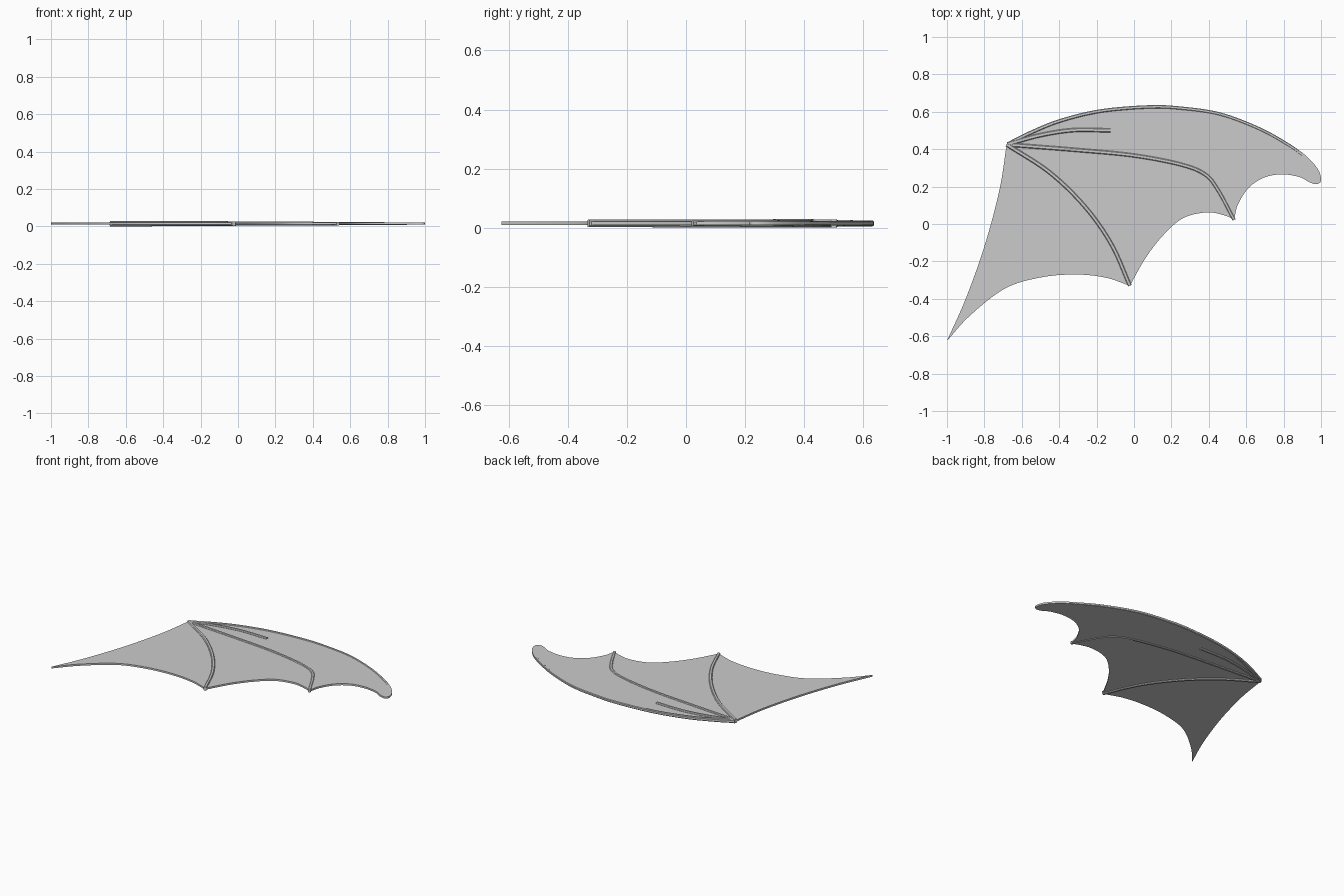
import bpy, bmesh
from mathutils import Vector

if "Cube" in bpy.data.objects:
    bpy.data.objects.remove(bpy.data.objects["Cube"])

MID = 0.0145  # height of the wing's middle plane


def smooth(pts, n=8):
    """Catmull-Rom samples through the points, ends included."""
    p = [Vector(q) for q in pts]
    p = [2 * p[0] - p[1]] + p + [2 * p[-1] - p[-2]]
    out = []
    for a, b, c, d in zip(p, p[1:], p[2:], p[3:]):
        for i in range(n):
            t = i / n
            out.append(0.5 * (2 * b + (c - a) * t + (2 * a - 5 * b + 4 * c - d) * t * t
                              + (3 * b - a - 3 * c + d) * t ** 3))
    return out + [p[-2]]


def finish(bm, name):
    bmesh.ops.recalc_face_normals(bm, faces=bm.faces)
    me = bpy.data.meshes.new(name)
    bm.to_mesh(me)
    bm.free()
    ob = bpy.data.objects.new(name, me)
    bpy.context.collection.objects.link(ob)
    bpy.ops.object.select_all(action='DESELECT')
    ob.select_set(True)
    bpy.context.view_layer.objects.active = ob
    bpy.ops.object.shade_smooth_by_angle()


def slab(name, outline, half):
    bm = bmesh.new()
    face = bm.faces.new([bm.verts.new((p.x, p.y, MID - half)) for p in outline])
    ext = bmesh.ops.extrude_face_region(bm, geom=[face])
    top = [v for v in ext['geom'] if isinstance(v, bmesh.types.BMVert)]
    bmesh.ops.translate(bm, vec=(0, 0, 2 * half), verts=top)
    bmesh.ops.triangulate(bm, faces=[f for f in bm.faces if len(f.verts) > 4])
    finish(bm, name)


def bone(name, pts, w0, w1, h0, h1):
    """Chamfered strip along a path, tapering in half width and half height."""
    path = smooth(pts)
    bm = bmesh.new()
    rings = []
    for i, p in enumerate(path):
        t = i / (len(path) - 1)
        d = (path[min(i + 1, len(path) - 1)] - path[max(i - 1, 0)]).normalized()
        side = Vector((-d.y, d.x))
        w, h = w0 + (w1 - w0) * t, h0 + (h1 - h0) * t
        ring = []
        for a, b in ((1, .6), (.6, 1), (-.6, 1), (-1, .6), (-1, -.6), (-.6, -1), (.6, -1), (1, -.6)):
            q = p + side * (a * w)
            ring.append(bm.verts.new((q.x, q.y, MID + b * h)))
        rings.append(ring)
    for r, s in zip(rings, rings[1:]):
        for k in range(8):
            j = (k + 1) % 8
            bm.faces.new((r[k], r[j], s[j], s[k]))
    bm.faces.new(rings[0])
    bm.faces.new(rings[-1])
    finish(bm, name)


# Outline curves of the membrane, joined at the sharp corners
shoulder, rear_tip = (-.68, .43), (-1, -.625)
inner_tip, outer_tip = (-.022, -.33), (.535, .022)
leading = [(-.556, .495), (-.395, .56), (-.18, .612), (.075, .634), (.245, .628), (.46, .596),
           (.675, .515), (.835, .425)]
edges = [
    [shoulder, (-.72, .18), (-.8, -.12), (-.9, -.4), rear_tip],
    [rear_tip, (-.877, -.49), (-.69, -.345), (-.5, -.286), (-.315, -.27), (-.155, -.286), inner_tip],
    [inner_tip, (.06, -.185), (.15, -.067), (.26, .03), (.39, .062), (.487, .045), outer_tip],
    [outer_tip, (.556, .105), (.615, .195), (.7, .25), (.797, .265), (.888, .25), (.94, .222),
     (.98, .214), (1, .235), (.985, .29), (.925, .36)] + leading[::-1] + [shoulder],
]
outline = [p for e in edges for p in smooth(e)[:-1]]
slab("wing_membrane", outline, 0.006)

# Leading edge bone just inside the front rim
bone("leading_edge_bone", [(-.675, .427)] + [(x, y - .008) for x, y in leading] + [(.9, .37)],
     .010, .008, .012, .0065)
# Finger bones fanning out from the shoulder
bone("inner_finger_bone", [(-.68, .425), (-.45, .275), (-.26, .09), (-.12, -.11), inner_tip],
     .011, .010, .0145, .0125)
bone("outer_finger_bone", [(-.68, .425), (-.3, .395), (0, .366), (.25, .318), (.38, .265), (.45, .18), outer_tip],
     .011, .009, .0125, .009)
bone("short_finger_bone", [(-.675, .427), (-.5, .475), (-.32, .502), (-.125, .5)],
     .011, .011, .0135, .0135)
